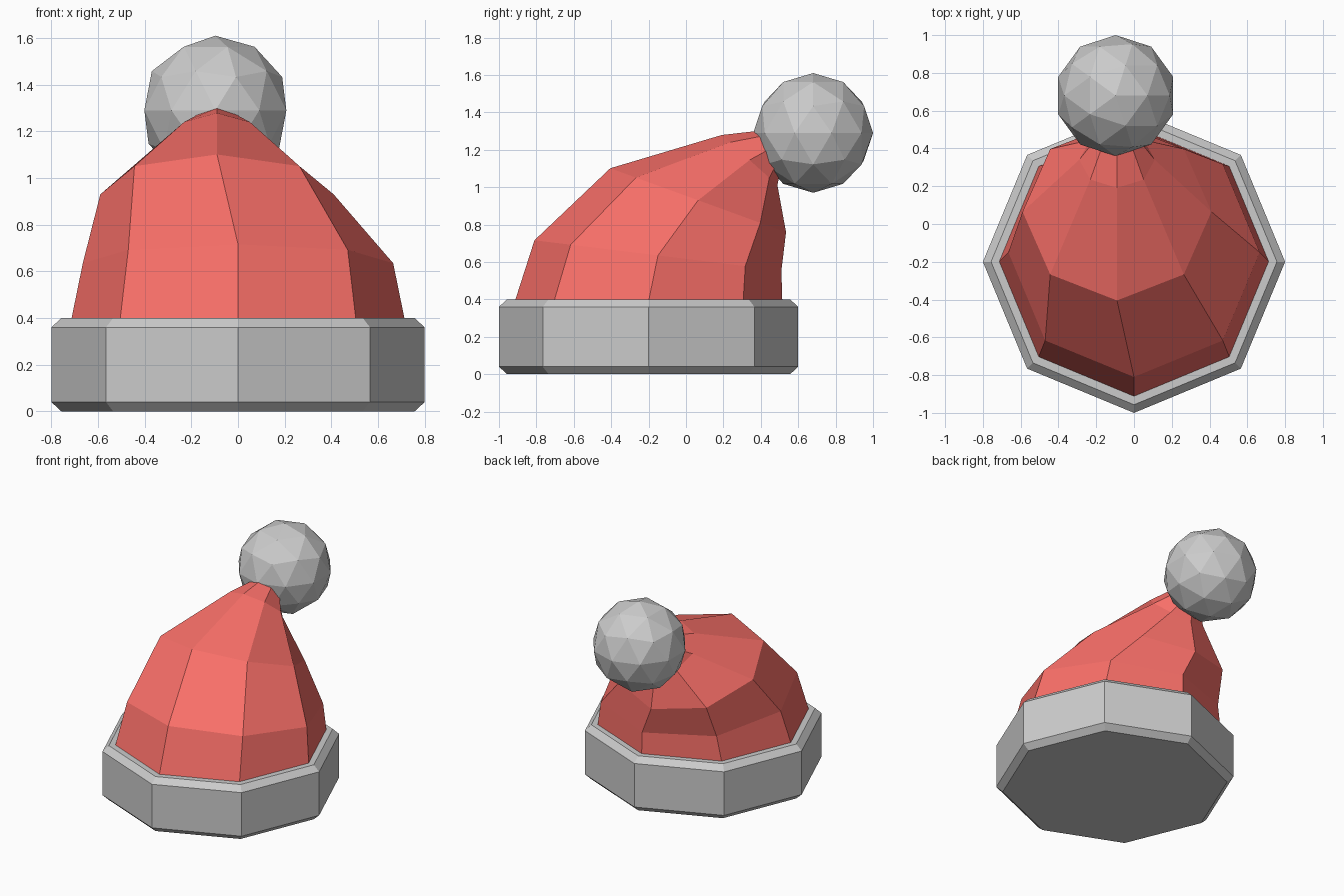
import bpy, bmesh
from math import sin, cos, pi, radians

if "Cube" in bpy.data.objects:
    bpy.data.objects.remove(bpy.data.objects["Cube"])

SIDES = 8


def add_object(name, bm):
    bmesh.ops.recalc_face_normals(bm, faces=bm.faces)
    mesh = bpy.data.meshes.new(name)
    bm.to_mesh(mesh)
    bm.free()
    obj = bpy.data.objects.new(name, mesh)
    bpy.context.collection.objects.link(obj)
    return obj


def loft(name, rings):
    """Join tilted eight-sided rings (x, y, z, radius, tilt) and cap both ends."""
    bm = bmesh.new()
    loops = []
    for x, y, z, r, tilt in rings:
        t = radians(tilt)
        angles = [2 * pi * i / SIDES for i in range(SIDES)]
        loops.append([bm.verts.new((x + r * cos(a),
                                    y + r * sin(a) * cos(t),
                                    z - r * sin(a) * sin(t))) for a in angles])
    for low, high in zip(loops, loops[1:]):
        for i in range(SIDES):
            j = (i + 1) % SIDES
            bm.faces.new((low[i], low[j], high[j], high[i]))
    bm.faces.new(loops[0][::-1])
    bm.faces.new(loops[-1])
    return add_object(name, bm)


# Chamfered octagonal brim
inner = 0.8 - 0.04 / cos(pi / SIDES)
loft("brim", [(0, -0.2, 0, inner, 0), (0, -0.2, 0.04, 0.8, 0),
              (0, -0.2, 0.36, 0.8, 0), (0, -0.2, 0.4, inner, 0)])

# Red cap that bends backwards towards its tip
cap = loft("cap", [(0, -0.2, 0.39, 0.715, 0),
                   (0, -0.15, 0.635, 0.665, 7),
                   (-0.09, 0.065, 0.93, 0.5, 20),
                   (-0.09, 0.34, 1.145, 0.2, 42),
                   (-0.09, 0.44, 1.2, 0.12, 56)])
red = bpy.data.materials.new("red_wool")
red.diffuse_color = (0.95, 0.16, 0.14, 1)
red.use_nodes = True
red.node_tree.nodes["Principled BSDF"].inputs["Base Color"].default_value = red.diffuse_color
cap.data.materials.append(red)

# Faceted pompom at the tip
bpy.ops.mesh.primitive_ico_sphere_add(subdivisions=2, radius=0.32,
                                      location=(-0.097, 0.68, 1.29))
bpy.context.object.name = "pompom"
